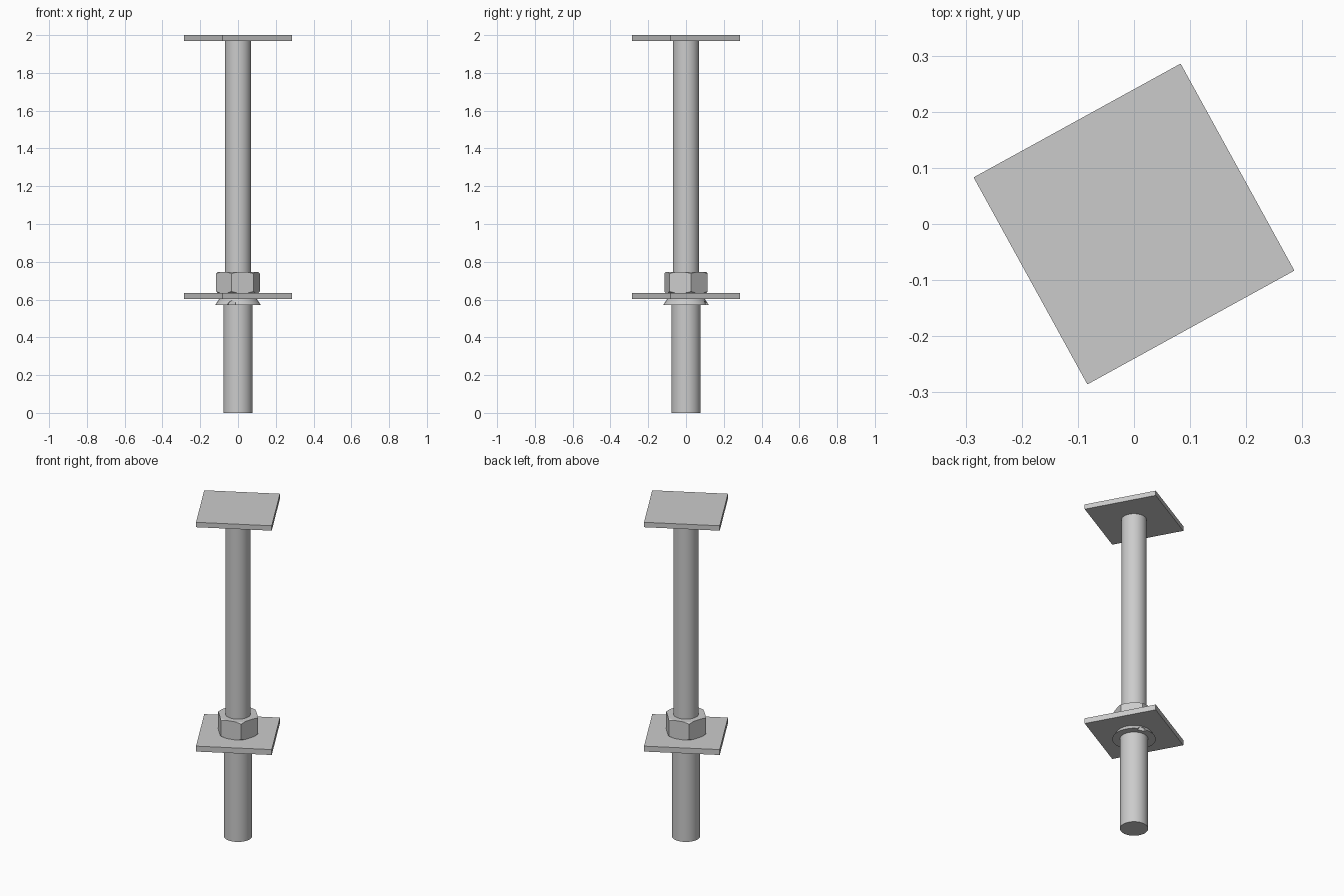
import bpy, bmesh, math

if "Cube" in bpy.data.objects:
    bpy.data.objects.remove(bpy.data.objects["Cube"])

TURN = math.radians(28.8)


def smooth(obj):
    bpy.ops.object.select_all(action='DESELECT')
    obj.select_set(True)
    bpy.context.view_layer.objects.active = obj
    bpy.ops.object.shade_smooth_by_angle(angle=math.radians(25))


def lathe(name, profile, sides=64, turn=0.0):
    """Closed solid of revolution from (radius, z) points, capped at both ends."""
    bm = bmesh.new()
    rings = []
    for r, z in profile:
        rings.append([bm.verts.new((r * math.cos(turn + 2 * math.pi * i / sides),
                                    r * math.sin(turn + 2 * math.pi * i / sides), z))
                      for i in range(sides)])
    for a, b in zip(rings, rings[1:]):
        for i in range(sides):
            j = (i + 1) % sides
            bm.faces.new((a[i], a[j], b[j], b[i]))
    bm.faces.new(rings[0][::-1])
    bm.faces.new(rings[-1])
    me = bpy.data.meshes.new(name)
    bm.to_mesh(me)
    bm.free()
    obj = bpy.data.objects.new(name, me)
    bpy.context.collection.objects.link(obj)
    return obj


def plate(name, z0, z1):
    bpy.ops.mesh.primitive_cube_add(size=1, location=(0, 0, (z0 + z1) / 2),
                                    rotation=(0, 0, TURN))
    obj = bpy.context.object
    obj.name = name
    obj.scale = (0.421, 0.421, z1 - z0)


def boolean(obj, cutter, operation):
    mod = obj.modifiers.new(operation.lower(), 'BOOLEAN')
    mod.operation = operation
    mod.solver = 'EXACT'
    mod.object = cutter
    bpy.context.view_layer.update()
    bpy.ops.object.select_all(action='DESELECT')
    obj.select_set(True)
    bpy.context.view_layer.objects.active = obj
    bpy.ops.object.modifier_apply(modifier=mod.name)
    bpy.data.objects.remove(cutter)


# Square plates
plate("top_plate", 1.97, 2.0)
plate("lower_plate", 0.602, 0.635)

# Lower post and thinner upper rod
smooth(lathe("lower_post", [(0.078, 0), (0.078, 0.575)]))
smooth(lathe("upper_rod", [(0.07, 0.575), (0.07, 1.97)]))

# Hex nut with chamfered corners
nut = lathe("hex_nut", [(0.12, 0.635), (0.12, 0.745)], 6, math.radians(13))
chamfer = lathe("nut_chamfer", [(0.106, 0.634), (0.124, 0.646),
                                (0.124, 0.734), (0.106, 0.746)])
boolean(nut, chamfer, 'INTERSECT')
smooth(nut)

# Flared collar under the lower plate, with two small rim notches
collar = lathe("flared_collar", [(0.12, 0.572), (0.1, 0.602)])
for deg in (73, 253):
    a = math.radians(deg)
    bpy.ops.mesh.primitive_cylinder_add(
        vertices=24, radius=0.022, depth=0.03,
        location=(0.117 * math.cos(a), 0.117 * math.sin(a), 0.572),
        rotation=(0, math.pi / 2, a))
    cutter = bpy.context.object
    cutter.hide_render = True
    boolean(collar, cutter, 'DIFFERENCE')
smooth(collar)
